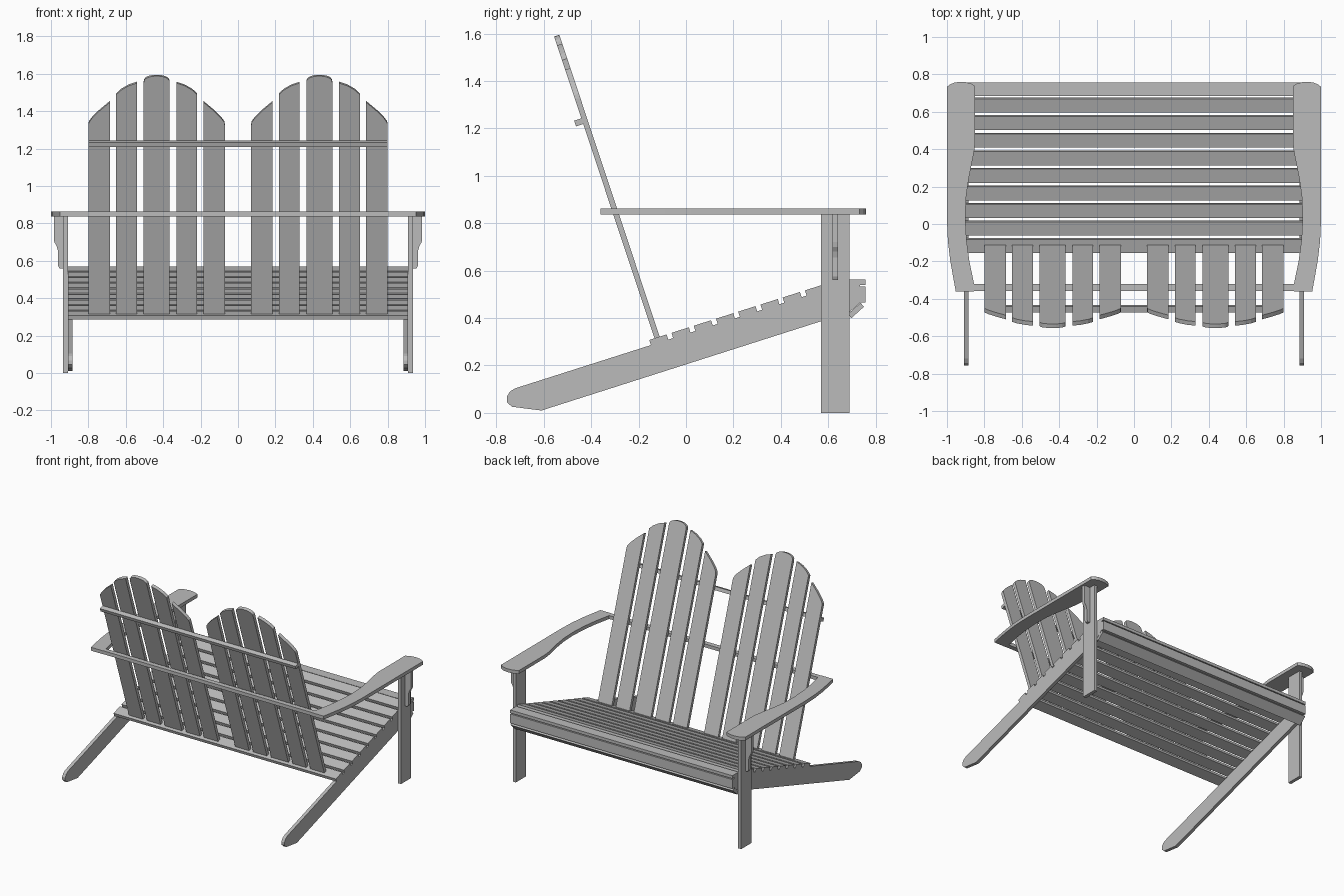
import bpy
import bmesh
from math import atan2, cos, sin, pi
from mathutils import Matrix, Vector

cube = bpy.data.objects.get("Cube")
if cube:
    bpy.data.objects.remove(cube, do_unlink=True)

grey = bpy.data.materials.new("grey paint")
grey.use_nodes = True
COLOR = (0.5, 0.5, 0.5, 1)
grey.diffuse_color = COLOR
grey.node_tree.nodes["Principled BSDF"].inputs["Base Color"].default_value = COLOR

T = 0.024  # board thickness
# Each plane maps (u, v, depth) to x, y, z
PLANES = {
    "yz": lambda u, v, d: (d, u, v),
    "xz": lambda u, v, d: (u, d, v),
    "xy": lambda u, v, d: (u, v, d),
}


def prism(name, outline, plane, lo, hi, matrix=None):
    """Extrude a closed outline between two depths."""
    bm = bmesh.new()
    place = PLANES[plane]
    face = bm.faces.new([bm.verts.new(place(u, v, lo)) for u, v in outline])
    top = bmesh.ops.extrude_face_region(bm, geom=[face])["geom"]
    shift = Vector(place(0, 0, hi - lo))
    bmesh.ops.translate(bm, vec=shift, verts=[g for g in top if isinstance(g, bmesh.types.BMVert)])
    bmesh.ops.recalc_face_normals(bm, faces=bm.faces)
    if matrix:
        bm.transform(matrix)
    mesh = bpy.data.meshes.new(name)
    bm.to_mesh(mesh)
    bm.free()
    mesh.materials.append(grey)
    obj = bpy.data.objects.new(name, mesh)
    bpy.context.collection.objects.link(obj)
    return obj


def pair(name, outline, plane, lo, hi):
    """Build a part on the left and its mirror image on the right."""
    prism("left_" + name, outline, plane, lo, hi)
    if plane == "yz":
        prism("right_" + name, outline, plane, -hi, -lo)
    else:
        prism("right_" + name, [(-u, v) for u, v in outline], plane, lo, hi)


def rect(u0, v0, u1, v1):
    return [(u0, v0), (u1, v0), (u1, v1), (u0, v1)]


def strip(start, end, thick):
    """Side outline of a board from start to end, thickened to its left."""
    a, b = Vector(start), Vector(end)
    d = (b - a).normalized()
    n = Vector((-d.y, d.x)) * thick
    return [a, b, b + n, a + n]


# Side rails that run down into the rear feet
rail = [(-0.61, 0.01), (0.69, 0.425), (0.735, 0.465), (0.735, 0.54),
        (0.65, 0.54), (-0.72, 0.104), (-0.743, 0.09), (-0.756, 0.068),
        (-0.756, 0.046), (-0.735, 0.026)]
pair("side_rail", rail, "yz", 0.885, 0.91)

# Front legs and the brackets that hold the arms
pair("front_leg", rect(0.57, 0, 0.69, 0.84), "yz", 0.91, 0.935)
bracket = [(0.935, 0.56), (0.955, 0.56), (0.962, 0.575), (0.963, 0.655), (0.97, 0.68),
           (0.982, 0.70), (0.985, 0.72), (0.985, 0.84), (0.935, 0.84)]
pair("arm_bracket", bracket, "xz", 0.618, 0.642)

# Curved arms
arm = [(0.85, 0.738), (0.87, 0.75), (0.9, 0.758), (0.93, 0.76), (0.96, 0.756),
       (0.985, 0.746), (1, 0.733), (1, 0.02), (0.995, -0.09), (0.982, -0.2),
       (0.953, -0.36), (0.855, -0.36), (0.855, -0.32), (0.88, -0.2), (0.895, -0.09),
       (0.902, 0.03), (0.898, 0.14), (0.884, 0.24), (0.862, 0.35), (0.853, 0.4), (0.85, 0.44)]
pair("arm", arm, "xy", 0.838, 0.863)

# Sloping seat slats
SLOPE = 0.318
for i in range(9):
    y = -0.148 + i * 0.0938
    z = 0.286 + SLOPE * (y + 0.148)
    slat = strip((y, z), (y + 0.073, z + 0.073 * SLOPE), 0.023)
    prism(f"seat_slat_{i + 1}", slat, "yz", -0.91, 0.91)

# Boards wrapping the seat front
prism("seat_nosing", rect(0.685, 0.54, 0.757, 0.562), "yz", -0.91, 0.91)
prism("front_apron", rect(0.735, 0.465, 0.757, 0.533), "yz", -0.91, 0.91)
prism("lower_apron", strip((0.751, 0.448), (0.698, 0.4), -0.022)[::-1], "yz", -0.91, 0.91)

# Fanned back boards, laid out flat and then leaned backwards
LEAN = atan2(0.427, 1.285)
BASE = 0.312
lean = Matrix.Translation((0, -0.108, BASE)) @ Matrix.Rotation(LEAN, 4, "X")


def up(z):
    """Distance along the leaning back for a given height."""
    return (z - BASE) / cos(LEAN)


outer_top = [(-0.365, 1.33), (-0.362, 1.347), (-0.345, 1.37), (-0.31, 1.405), (-0.25, 1.455)]
inner_top = [(-0.217, 1.495), (-0.19, 1.52), (-0.15, 1.543), (-0.105, 1.558)]
# The middle board has a rounded top
middle_top = [(-0.07 * cos(a), 1.555 + 0.04 * sin(a) ** 0.7)
              for a in [pi * k / 12 for k in range(1, 12)]]
middle_top = [(-0.07, 1.555)] + middle_top + [(0.07, 1.555)]


def flip(top):
    return [(-x, z) for x, z in reversed(top)]


tops = [outer_top, inner_top, middle_top, flip(inner_top), flip(outer_top)]
for side, center in (("left", 0.435), ("right", -0.435)):
    for i, top in enumerate(tops):
        line = [(x + center, up(z)) for x, z in top]
        board = [(line[0][0], 0)] + line + [(line[-1][0], 0)]
        prism(f"{side}_back_board_{i + 1}", board, "xz", -0.023, 0, lean)

# Bars behind the back boards
s = up(1.25)
prism("upper_back_bar", rect(-0.055, s - 0.025, -0.023, s), "yz", -0.8, 0.8, lean)
prism("arm_back_bar", rect(-0.358, 0.838, -0.322, 0.863), "yz", -0.856, 0.856)
